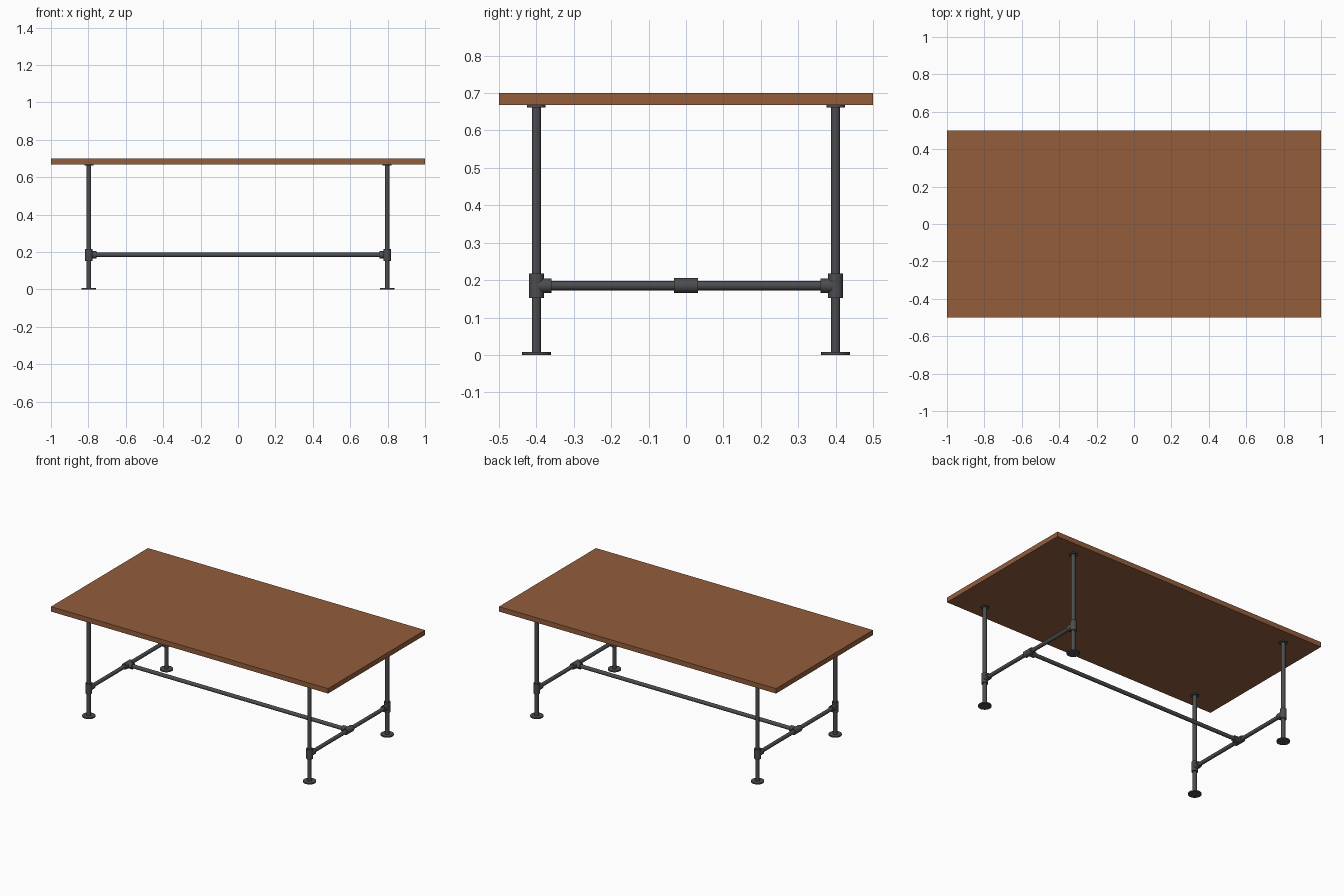
import bpy, math
from mathutils import Vector

if "Cube" in bpy.data.objects:
    bpy.data.objects.remove(bpy.data.objects["Cube"])


def material(name, rgb):
    m = bpy.data.materials.new(name)
    m.diffuse_color = (*rgb, 1)
    m.use_nodes = True
    m.node_tree.nodes["Principled BSDF"].inputs["Base Color"].default_value = m.diffuse_color
    return m


WOOD = material("brown wood", (0.29, 0.11, 0.046))
IRON = material("dark iron", (0.072, 0.073, 0.077))

LEG_X, LEG_Y = 0.797, 0.40
RAIL_Z = 0.185
TOP_Z, THICK = 0.70, 0.032
PIPE_R, SLEEVE_R = 0.0122, 0.02


def rod(name, a, b, radius, sides=32):
    """Smooth cylinder from point a to point b."""
    a, b = Vector(a), Vector(b)
    d = b - a
    bpy.ops.mesh.primitive_cylinder_add(vertices=sides, radius=radius,
                                        depth=d.length, location=(a + b) / 2)
    ob = bpy.context.object
    ob.rotation_euler = d.to_track_quat('Z', 'Y').to_euler()
    ob.name = name
    ob.data.materials.append(IRON)
    bpy.ops.object.shade_smooth_by_angle(angle=math.radians(40))
    return ob


def tee(name, centre, run, branch):
    """Pipe tee: a sleeve along run with a side socket along branch."""
    c, r, b = Vector(centre), Vector(run), Vector(branch)
    rod(name + "_sleeve", c - r * 0.0325, c + r * 0.0325, SLEEVE_R)
    rod(name + "_socket", c, c + b * 0.04, SLEEVE_R - 0.0003)


# Table top
bpy.ops.mesh.primitive_cube_add(size=1, location=(0, 0, TOP_Z - THICK / 2))
top = bpy.context.object
top.name = "table_top"
top.scale = (2, 1, THICK)
top.data.materials.append(WOOD)

under = TOP_Z - THICK
for sx, end in ((-1, "left"), (1, "right")):
    x = sx * LEG_X
    for sy, side in ((-1, "front"), (1, "back")):
        y = sy * LEG_Y
        tag = f"{side}_{end}"
        # Leg with floor and top flanges
        rod(f"{tag}_leg", (x, y, 0.004), (x, y, under - 0.002), PIPE_R)
        rod(f"{tag}_foot_flange", (x, y, 0), (x, y, 0.008), 0.039, 48)
        rod(f"{tag}_top_flange", (x, y, under - 0.006), (x, y, under), 0.025, 48)
        # Leg tee pointing inwards
        tee(f"{tag}_leg_tee", (x, y, RAIL_Z), (0, 0, 1), (0, -sy, 0))
    # End rail and its middle tee
    rod(f"{end}_end_rail", (x, -LEG_Y, RAIL_Z), (x, LEG_Y, RAIL_Z), PIPE_R)
    tee(f"{end}_middle_tee", (x, 0, RAIL_Z), (0, 1, 0), (-sx, 0, 0))

# Long stretcher
rod("long_stretcher", (-LEG_X, 0, RAIL_Z), (LEG_X, 0, RAIL_Z), PIPE_R)
